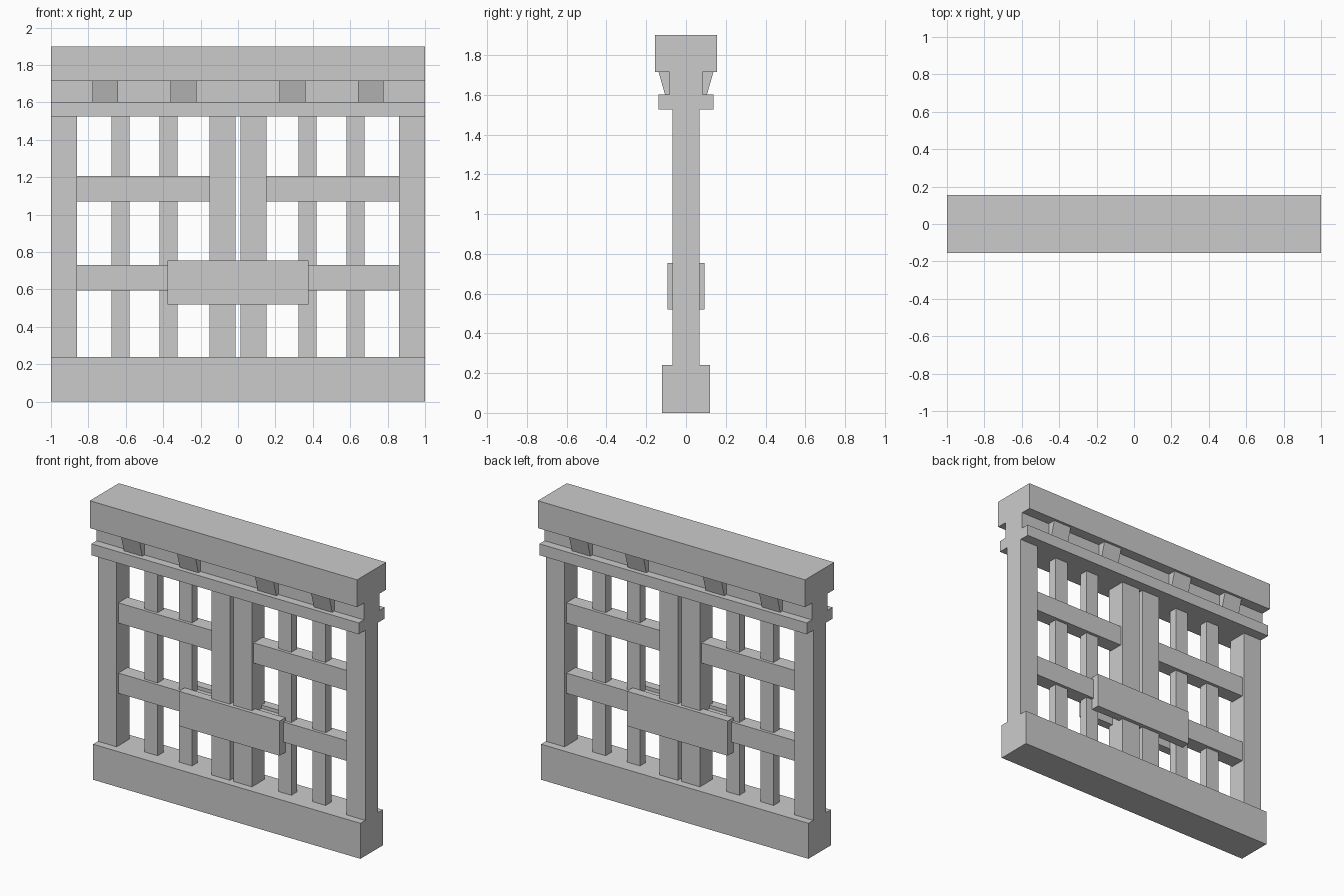
import bpy

if "Cube" in bpy.data.objects:
    bpy.data.objects.remove(bpy.data.objects["Cube"])


def prism(name, profile, x0, x1):
    """Extrude a closed (y, z) profile along x."""
    n = len(profile)
    verts = [(x, y, z) for x in (x0, x1) for y, z in profile]
    faces = [tuple(reversed(range(n))), tuple(range(n, 2 * n))]
    faces += [(i, (i + 1) % n, n + (i + 1) % n, n + i) for i in range(n)]
    mesh = bpy.data.meshes.new(name)
    mesh.from_pydata(verts, [], faces)
    obj = bpy.data.objects.new(name, mesh)
    bpy.context.collection.objects.link(obj)
    return obj


def box(name, x0, x1, y0, y1, z0, z1):
    return prism(name, [(y0, z0), (y1, z0), (y1, z1), (y0, z1)], x0, x1)


def mirror(obj, x=False, y=False):
    mod = obj.modifiers.new("mirror", 'MIRROR')
    mod.use_axis = (x, y, False)
    mod.use_mirror_merge = False


BASE_TOP, BAND_BOTTOM, BAND_TOP, BEAM_BOTTOM = 0.24, 1.525, 1.602, 1.715

# Full-width horizontal members
box("base_sill", -1, 1, -0.12, 0.12, 0, BASE_TOP)
box("lower_band", -1, 1, -0.138, 0.138, BAND_BOTTOM, BAND_TOP)
box("frieze", -1, 1, -0.083, 0.083, BAND_TOP, BEAM_BOTTOM)
box("top_beam", -1, 1, -0.155, 0.155, BEAM_BOTTOM, 1.9)

# Outer posts, centre stiles and slim bars, mirrored left to right
for name, x0, x1, depth in (("outer_post", 0.86, 1.0, 0.068),
                            ("centre_stile", 0.013, 0.152, 0.068),
                            ("inner_bar", 0.323, 0.42, 0.03),
                            ("outer_bar", 0.58, 0.677, 0.03)):
    mirror(box(name, x0, x1, -depth, depth, BASE_TOP, BAND_BOTTOM), x=True)

# Cross rails between post and stile
for name, z0, z1 in (("lower_rail", 0.595, 0.732), ("upper_rail", 1.07, 1.207)):
    mirror(box(name, 0.152, 0.86, -0.05, 0.05, z0, z1), x=True)

# Locking plates, front and back
mirror(box("locking_plate", -0.377, 0.377, -0.093, -0.033, 0.52, 0.755), y=True)

# Tapered brackets under the top beam, both sides
bracket = [(-0.106, BAND_TOP), (-0.083, BAND_TOP),
           (-0.083, BEAM_BOTTOM), (-0.138, BEAM_BOTTOM)]
for name, x0, x1 in (("inner_bracket", 0.222, 0.361),
                     ("outer_bracket", 0.642, 0.779)):
    mirror(prism(name, bracket, x0, x1), x=True, y=True)
